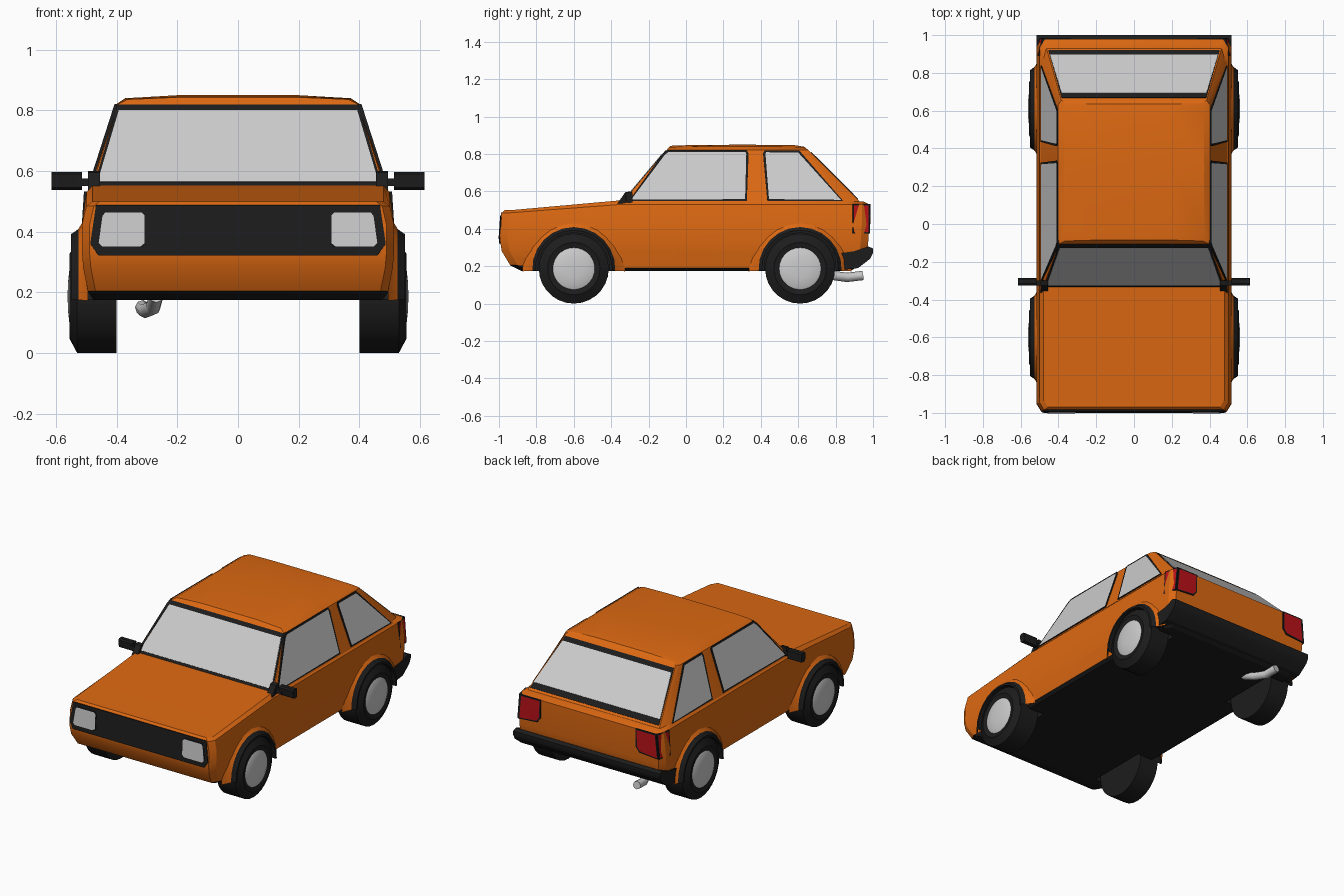
import bpy, bmesh, math
from mathutils import Vector
from mathutils.geometry import normal

if "Cube" in bpy.data.objects:
    bpy.data.objects.remove(bpy.data.objects["Cube"])


def material(name, rgb):
    m = bpy.data.materials.new(name)
    m.diffuse_color = (*rgb, 1)
    m.use_nodes = True
    m.node_tree.nodes["Principled BSDF"].inputs["Base Color"].default_value = m.diffuse_color
    return m


ORANGE = material("orange_paint", (0.72, 0.14, 0.006))
BLACK = material("black_trim", (0.012, 0.012, 0.012))
RED = material("red_lens", (0.5, 0.006, 0.01))
GREY = material("pale_grey", (0.6, 0.6, 0.6))


def finish(name, bm, mats, mirror=False):
    bmesh.ops.recalc_face_normals(bm, faces=bm.faces)
    me = bpy.data.meshes.new(name)
    bm.to_mesh(me)
    bm.free()
    for m in mats:
        me.materials.append(m)
    ob = bpy.data.objects.new(name, me)
    bpy.context.collection.objects.link(ob)
    if mirror:
        ob.modifiers.new("Mirror", "MIRROR")
    return ob


def shell(name, levels, mats, black_levels=0):
    """Symmetric closed shell from stacked half outlines running front to rear."""
    bm = bmesh.new()
    rows = [[[bm.verts.new((s * x, y, z)) for x, y, z in lv] for s in (1, -1)] for lv in levels]
    n = len(levels[0])
    for k in range(len(rows) - 1):
        lo = rows[k][0] + rows[k][1][::-1]
        hi = rows[k + 1][0] + rows[k + 1][1][::-1]
        for i in range(2 * n):
            j = (i + 1) % (2 * n)
            f = bm.faces.new((lo[i], lo[j], hi[j], hi[i]))
            f.material_index = 1 if k < black_levels else 0
    for row, idx in ((rows[0], 1 if black_levels else 0), (rows[-1], 0)):
        for i in range(n - 1):
            f = bm.faces.new((row[0][i], row[0][i + 1], row[1][i + 1], row[1][i]))
            f.material_index = idx
    return finish(name, bm, mats)


def panel(name, pts, mats, off=0.004, inset=0, mirror=False):
    """Thin plate lying on a body surface, optionally with an inset centre."""
    pts = [Vector(p) for p in pts]
    nrm = normal(pts)
    mid = sum(pts, Vector()) / len(pts)
    if nrm.dot(mid - Vector((0, 0, 0.4))) < 0:
        nrm = -nrm
    bm = bmesh.new()
    a = [bm.verts.new(p + nrm * off) for p in pts]
    b = [bm.verts.new(p - nrm * 0.01) for p in pts]
    front = bm.faces.new(a)
    for i in range(len(a)):
        j = (i + 1) % len(a)
        bm.faces.new((a[i], a[j], b[j], b[i]))
    bm.faces.new(b)
    if inset:
        bm.normal_update()
        bmesh.ops.inset_individual(bm, faces=[front], thickness=inset)
        front.material_index = 1
    return finish(name, bm, mats, mirror)


def sweep(name, prof, mats, idx, a0=0, a1=360, steps=28, mirror=True):
    """Profile of (x, radius) turned about both axle lines."""
    bm = bmesh.new()
    for cy in (-0.6, 0.61):
        rings = []
        for i in range(steps + 1):
            a = math.radians(a0 + (a1 - a0) * i / steps)
            rings.append([bm.verts.new((x, cy + r * math.cos(a), 0.187 + r * math.sin(a))) for x, r in prof])
        for p, q in zip(rings, rings[1:]):
            for k in range(len(prof) - 1):
                bm.faces.new((p[k], p[k + 1], q[k + 1], q[k])).material_index = idx[k]
    bmesh.ops.remove_doubles(bm, verts=bm.verts, dist=0.0005)
    return finish(name, bm, mats, mirror)


def prism(name, prof, x0, x1, mat, mirror=False):
    """Side profile of (y, z) extruded across x."""
    bm = bmesh.new()
    a, b = ([bm.verts.new((x, y, z)) for y, z in prof] for x in (x0, x1))
    bm.faces.new(a)
    bm.faces.new(b)
    for i in range(len(a)):
        j = (i + 1) % len(a)
        bm.faces.new((a[i], a[j], b[j], b[i]))
    return finish(name, bm, [mat], mirror)


# Lower body: front z, mid z, rear z, front y, rear y, half width
body_levels = []
for zf, zm, zr, yf, yr, w in (
        (.175, .175, .175, -.88, .88, .475), (.205, .19, .205, -.94, .93, .495),
        (.28, .28, .28, -.985, .97, .51), (.34, .34, .34, -.995, .975, .515),
        (.42, .42, .42, -.99, .98, .515), (.485, .53, .53, -.985, .98, .5),
        (.5, .552, .545, -.97, .95, .48)):
    body_levels.append([(w - .025, yf, zf), (w, yf + .04, zf), (w, -.35, zm),
                        (w, .85, zm), (w, yr - .04, zr), (w - .025, yr, zr)])
body = shell("lower_body", body_levels, [ORANGE, BLACK], 1)

# Wheel wells cut from the body
cutter = sweep("wheel_well_cutter", [(.37, 0), (.37, .2), (.7, .2), (.7, 0)], [BLACK], [0] * 3)
cutter.hide_render = True
cutter.display_type = "WIRE"
cut = body.modifiers.new("Wells", "BOOLEAN")
cut.operation, cut.object, cut.solver = "DIFFERENCE", cutter, "EXACT"
cut.material_mode = "TRANSFER"

# Cabin and roof
shell("cabin", [
    [(.485, -.34, .54), (.492, -.3, .54), (.492, .3, .54), (.492, .85, .54), (.465, .935, .54)],
    [(.395, -.105, .82), (.402, -.08, .82), (.402, .3, .82), (.402, .63, .82), (.385, .655, .82)],
    [(.365, -.09, .836), (.37, -.06, .838), (.372, .3, .84), (.37, .59, .838), (.36, .64, .832)],
    [(.2, -.085, .843), (.2, -.05, .846), (.2, .3, .85), (.2, .58, .847), (.2, .635, .838)]], [ORANGE])


def ws(x, z):
    return (x, -.34 + .839 * (z - .54), z)


def rw(x, z):
    return (x, .935 - (z - .54), z)


def side(y, z):
    return (.492 - .09 * (z - .54) / .28, y, z)


# Windscreen and rear window
for nm, f, trim, glass in (
        ("windscreen", ws, (.475, .55, .397, .818), (.463, .562, .393, .797)),
        ("rear_window", rw, (.453, .556, .383, .808), (.445, .582, .383, .785))):
    for suffix, (xb, zb, xt, zt), mat, off in (("_trim", trim, BLACK, .003), ("_glass", glass, GREY, .006)):
        panel(nm + suffix, [f(-xb, zb), f(xb, zb), f(xt, zt), f(-xt, zt)], [mat], off)

# Side windows
panel("door_window", [side(*p) for p in ((-.305, .548), (.325, .548), (.335, .8), (.325, .82), (-.1, .82), (-.125, .8))],
      [BLACK, GREY], .005, .013, True)
panel("rear_side_window", [side(*p) for p in ((.435, .548), (.84, .548), (.605, .818), (.42, .818), (.412, .8))],
      [BLACK, GREY], .005, .013, True)

# Grille and headlights
def nose(x, z):
    return (x, -.9965 + .07 * (z - .33), z)


grille = [(.46, .322), (.487, .36), (.468, .488)]
panel("grille", [nose(x, z) for x, z in grille] + [nose(-x, z) for x, z in grille[::-1]], [BLACK], .004)
lamp = [(.32, .345), (.45, .345), (.465, .36), (.452, .455), (.44, .468), (.315, .468), (.302, .455), (.302, .36)]
panel("headlight", [nose(x, z) for x, z in lamp], [BLACK, GREY], .007, .006, True)

# Tail lights wrap from the rear face to the side
panel("tail_light_rear", [(.36, .979, .385), (.492, .979, .375), (.477, .981, .532), (.335, .981, .532), (.335, .98, .415)],
      [BLACK, RED], .005, .01, True)
panel("tail_light_side", [(.51, .89, .375), (.492, .98, .375), (.478, .982, .532), (.5, .89, .532)],
      [BLACK, RED], .008, .01, True)

# Rear bumper
prism("rear_bumper", [(.82, .178), (.92, .19), (.985, .24), (1, .27), (1, .295), (.975, .305), (.9, .28), (.83, .27)],
      -.516, .516, BLACK)

# Wheels and flared arches
sweep("wheel", [(.4, 0), (.4, .187), (.53, .187), (.555, .14), (.548, .112), (.555, .095), (.56, .05), (.562, 0)],
      [BLACK, GREY], [0, 0, 0, 0, 1, 1, 1])
sweep("wheel_arch", [(.495, .275), (.526, .222), (.55, .205), (.55, .192), (.4, .192)],
      [ORANGE, BLACK], [0, 1, 1, 1], -3, 183, 12)

# Door mirrors
prism("mirror_arm", [(-.37, .53), (-.325, .595), (-.3, .6), (-.295, .545)], .455, .495, BLACK, True)
prism("mirror_bridge", [(-.325, .55), (-.325, .575), (-.3, .575), (-.3, .55)], .48, .53, BLACK, True)
prism("mirror_head", [(-.32, .545), (-.325, .59), (-.315, .597), (-.29, .597), (-.285, .59), (-.285, .54), (-.31, .538)],
      .515, .615, BLACK, True)

# Exhaust pipe
curve = bpy.data.curves.new("exhaust_pipe", "CURVE")
curve.dimensions = "3D"
curve.bevel_depth, curve.bevel_resolution, curve.use_fill_caps = .025, 2, True
sp = curve.splines.new("POLY")
path = [(-.27, .7, .19), (-.28, .79, .15), (-.305, .86, .14), (-.315, .945, .15)]
sp.points.add(len(path) - 1)
for pt, co in zip(sp.points, path):
    pt.co = (*co, 1)
bpy.context.collection.objects.link(bpy.data.objects.new("exhaust_pipe", curve))

# Bake the wheel wells, then smooth soft edges only
bpy.context.view_layer.objects.active = body
bpy.ops.object.modifier_apply(modifier="Wells")
for ob in bpy.data.objects:
    ob.select_set(ob.type == "MESH")
bpy.ops.object.shade_smooth_by_angle(angle=math.radians(28))
